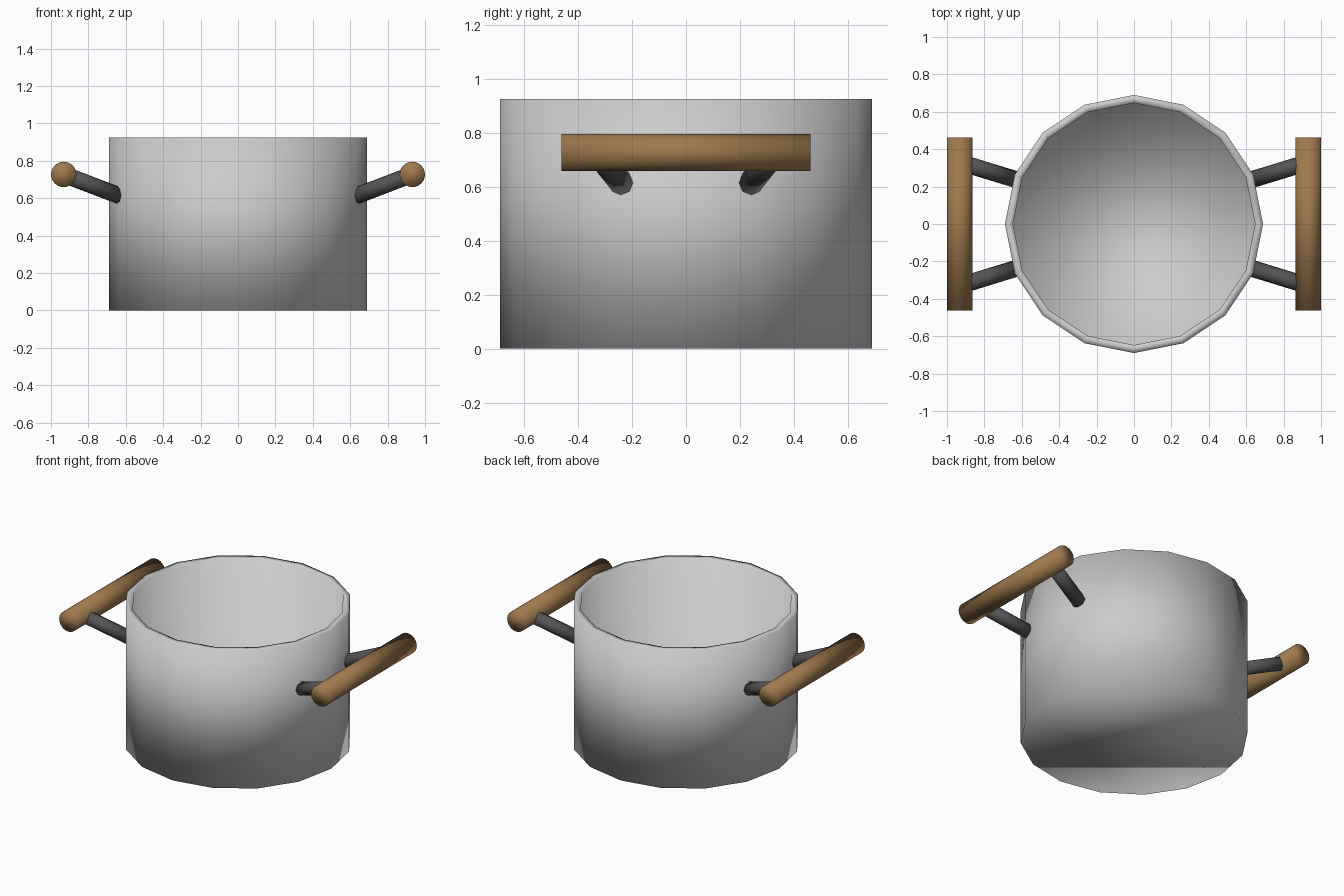
import bpy
import bmesh
import math
from mathutils import Vector

if "Cube" in bpy.data.objects:
    bpy.data.objects.remove(bpy.data.objects["Cube"])


def material(name, rgb):
    mat = bpy.data.materials.new(name)
    mat.diffuse_color = (*rgb, 1)
    mat.use_nodes = True
    mat.node_tree.nodes["Principled BSDF"].inputs["Base Color"].default_value = mat.diffuse_color
    return mat


wood = material("brown_wood", (0.34, 0.19, 0.075))
dark = material("dark_metal", (0.09, 0.09, 0.09))


def rod(name, start, end, radius, sides, mat):
    start, end = Vector(start), Vector(end)
    axis = end - start
    bpy.ops.mesh.primitive_cylinder_add(vertices=sides, radius=radius,
                                        depth=axis.length, location=(start + end) / 2)
    obj = bpy.context.object
    obj.name = name
    obj.rotation_euler = axis.to_track_quat('Z', 'Y').to_euler()
    obj.data.materials.append(mat)
    bpy.ops.object.shade_smooth()
    return obj


# Pot: 16-sided open shell, profile from outer base over the rim to inner floor
SIDES = 16
profile = [(0.69, 0), (0.69, 0.925), (0.647, 0.925), (0.647, 0.04)]
bm = bmesh.new()
rings = [[bm.verts.new((r * math.cos(2 * math.pi * i / SIDES),
                        r * math.sin(2 * math.pi * i / SIDES), z))
          for i in range(SIDES)] for r, z in profile]
for a, b in zip(rings, rings[1:]):
    for i in range(SIDES):
        j = (i + 1) % SIDES
        bm.faces.new((a[i], a[j], b[j], b[i]))
bm.faces.new(rings[0][::-1])
bm.faces.new(rings[-1])
bmesh.ops.recalc_face_normals(bm, faces=bm.faces)
for f in bm.faces:
    f.smooth = True
mesh = bpy.data.meshes.new("pot")
bm.to_mesh(mesh)
bm.free()
pot = bpy.data.objects.new("pot", mesh)
bpy.context.collection.objects.link(pot)

# Handles: a wooden grip on two splayed struts at each side
for sx, side in ((-1, "left"), (1, "right")):
    rod(side + "_grip", (sx * 0.932, -0.462, 0.727), (sx * 0.932, 0.462, 0.727),
        0.068, 24, wood)
    for sy, end in ((-1, "front"), (1, "back")):
        rod(f"{side}_{end}_strut", (sx * 0.632, sy * 0.238, 0.612),
            (sx * 0.932, sy * 0.33, 0.727), 0.045, 8, dark)
